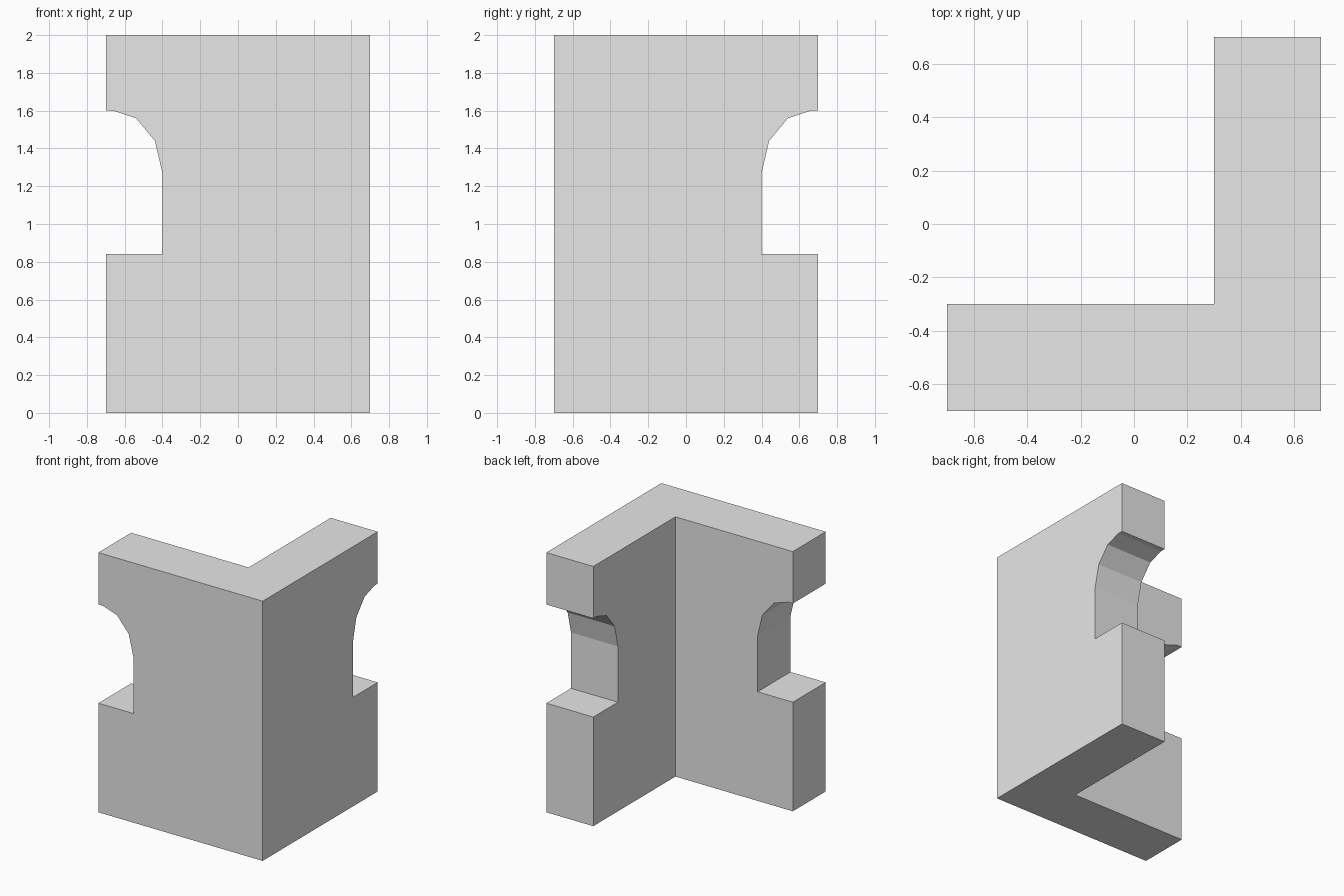
import bpy
import bmesh
from mathutils import Vector

cube = bpy.data.objects.get("Cube")
if cube:
    bpy.data.objects.remove(cube, do_unlink=True)

HALF, INNER, TOP = 0.7, 0.3, 2.0
SILL = 0.84

# Plain stone colour
stone = bpy.data.materials.new("light grey stone")
stone.use_nodes = True
color = (0.8, 0.8, 0.8, 1)
stone.diffuse_color = color
stone.node_tree.nodes["Principled BSDF"].inputs["Base Color"].default_value = color

# Wall end outline, bottom to top, with half of an arched window cut in
end_profile = [(-HALF, 0), (-HALF, SILL), (-0.4, SILL), (-0.4, 1.27),
               (-0.44, 1.44), (-0.54, 1.56), (-0.66, 1.6), (-HALF, 1.6),
               (-HALF, TOP)]


def add_wall(bm, place):
    """Add one wall, mitred at the corner and open along the mitre."""
    def outline(y, corner):
        points = end_profile + [(corner, TOP), (corner, 0)]
        return [bm.verts.new(place(Vector((x, y, z)))) for x, z in points]

    outer = outline(-HALF, HALF)
    inner = outline(-INNER, INNER)
    bm.faces.new(outer)
    bm.faces.new(inner[::-1])
    count = len(outer)
    for i in range(count):
        if i == count - 2:
            continue
        j = (i + 1) % count
        bm.faces.new((outer[i], inner[i], inner[j], outer[j]))


# Two walls mirrored across the corner diagonal
bm = bmesh.new()
add_wall(bm, lambda p: p)
add_wall(bm, lambda p: Vector((-p.y, -p.x, p.z)))
bmesh.ops.remove_doubles(bm, verts=bm.verts, dist=0.0001)

# Join the two halves of the L-shaped top and base
bm.normal_update()
seams = [e for e in bm.edges if len(e.link_faces) == 2
         and abs(e.verts[0].co.z - e.verts[1].co.z) < 0.001
         and all(abs(v.co.x + v.co.y) < 0.001 for v in e.verts)]
bmesh.ops.dissolve_edges(bm, edges=seams, use_verts=False)
bmesh.ops.recalc_face_normals(bm, faces=bm.faces)

mesh = bpy.data.meshes.new("corner_wall")
bm.to_mesh(mesh)
bm.free()
mesh.materials.append(stone)
wall = bpy.data.objects.new("corner_wall", mesh)
bpy.context.collection.objects.link(wall)
